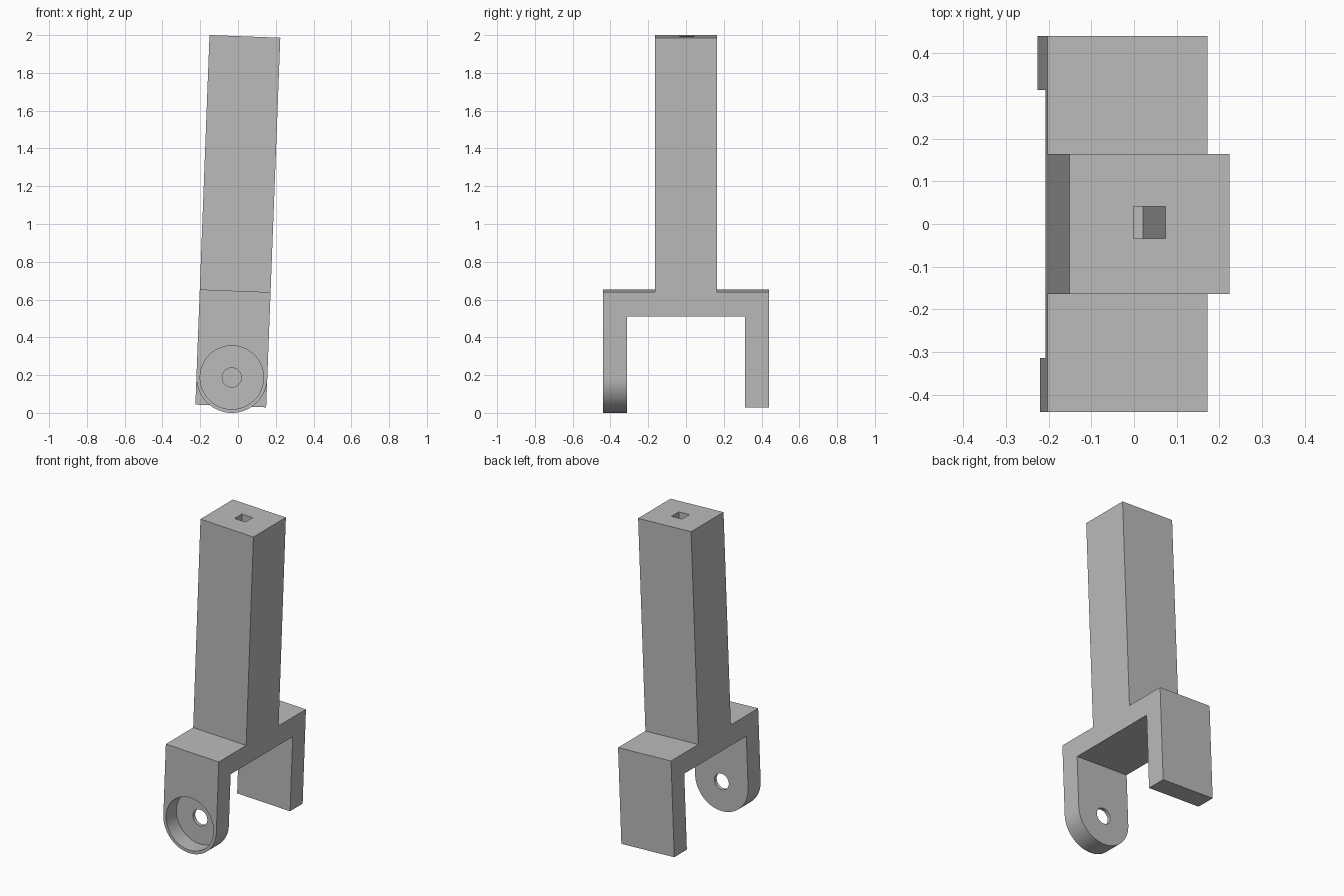
import bpy, bmesh, math
from mathutils import Matrix, Vector

old = bpy.data.objects.get("Cube")
if old:
    bpy.data.objects.remove(old, do_unlink=True)

HALF = 0.1875                      # half width, also the lug radius
TOP, SHOULDER, CROTCH, FOOT = 1.807, 0.459, 0.331, -0.151
OUT, INNER, STEM = 0.4405, 0.3135, 0.164

grey = bpy.data.materials.new("mid_grey")
grey.use_nodes = True
colour = (0.5, 0.5, 0.5, 1)
grey.diffuse_color = colour
grey.node_tree.nodes["Principled BSDF"].inputs["Base Color"].default_value = colour


def prism(name, points, direction):
    """Extrude a closed outline along a direction."""
    bm = bmesh.new()
    face = bm.faces.new([bm.verts.new(p) for p in points])
    moved = bmesh.ops.extrude_face_region(bm, geom=[face])["geom"]
    verts = [v for v in moved if isinstance(v, bmesh.types.BMVert)]
    bmesh.ops.translate(bm, verts=verts, vec=Vector(direction))
    bmesh.ops.recalc_face_normals(bm, faces=bm.faces)
    mesh = bpy.data.meshes.new(name)
    bm.to_mesh(mesh)
    bm.free()
    mesh.materials.append(grey)
    obj = bpy.data.objects.new(name, mesh)
    bpy.context.collection.objects.link(obj)
    return obj


def arc(radius, start, end, count, y):
    angles = [start + (end - start) * i / count for i in range(count + 1)]
    return [(radius * math.cos(a), y, radius * math.sin(a)) for a in angles]


def cut(body, cutter):
    cutter.hide_render = True
    mod = body.modifiers.new("cut", "BOOLEAN")
    mod.operation, mod.solver, mod.object = "DIFFERENCE", "EXACT", cutter
    bpy.context.view_layer.objects.active = body
    bpy.ops.object.modifier_apply(modifier=mod.name)
    bpy.data.objects.remove(cutter, do_unlink=True)


# Stem and two-legged fork as one side profile
outline = [(-STEM, TOP), (-STEM, SHOULDER), (-OUT, SHOULDER), (-OUT, -0.25),
           (-INNER, -0.25), (-INNER, CROTCH), (INNER, CROTCH), (INNER, FOOT),
           (OUT, FOOT), (OUT, SHOULDER), (STEM, SHOULDER), (STEM, TOP)]
fork = prism("fork_body", [(-HALF, y, z) for y, z in outline], (2 * HALF, 0, 0))

# Rounded end of the front leg
y0 = -OUT - 0.1
corner = [(-0.4, y0, 0), (-0.4, y0, -0.4), (0.4, y0, -0.4), (0.4, y0, 0)]
cut(fork, prism("rounding_cutter", corner + arc(HALF, 0, -math.pi, 40, y0), (0, 0.35, 0)))

# Round recess and pin hole in the front leg
full = 2 * math.pi
cut(fork, prism("recess_cutter", arc(0.168, 0, full, 64, y0)[:-1], (0, 0.204, 0)))
cut(fork, prism("pin_hole_cutter", arc(0.051, 0, full, 40, y0)[:-1], (0, 0.35, 0)))

# Deep square socket in the top of the stem
s, yc = 0.0375, 0.004
square = [(-s, yc - s, 0.425), (s, yc - s, 0.425), (s, yc + s, 0.425), (-s, yc + s, 0.425)]
cut(fork, prism("socket_cutter", square, (0, 0, 1.6)))

# Lean the whole part slightly to its left
lean = Matrix.Rotation(math.radians(2.19), 4, "Y")
fork.data.transform(Matrix.Translation((-0.0325, 0, HALF)) @ lean)

bpy.ops.object.select_all(action="DESELECT")
fork.select_set(True)
bpy.context.view_layer.objects.active = fork
bpy.ops.object.shade_smooth_by_angle(angle=math.radians(30))
